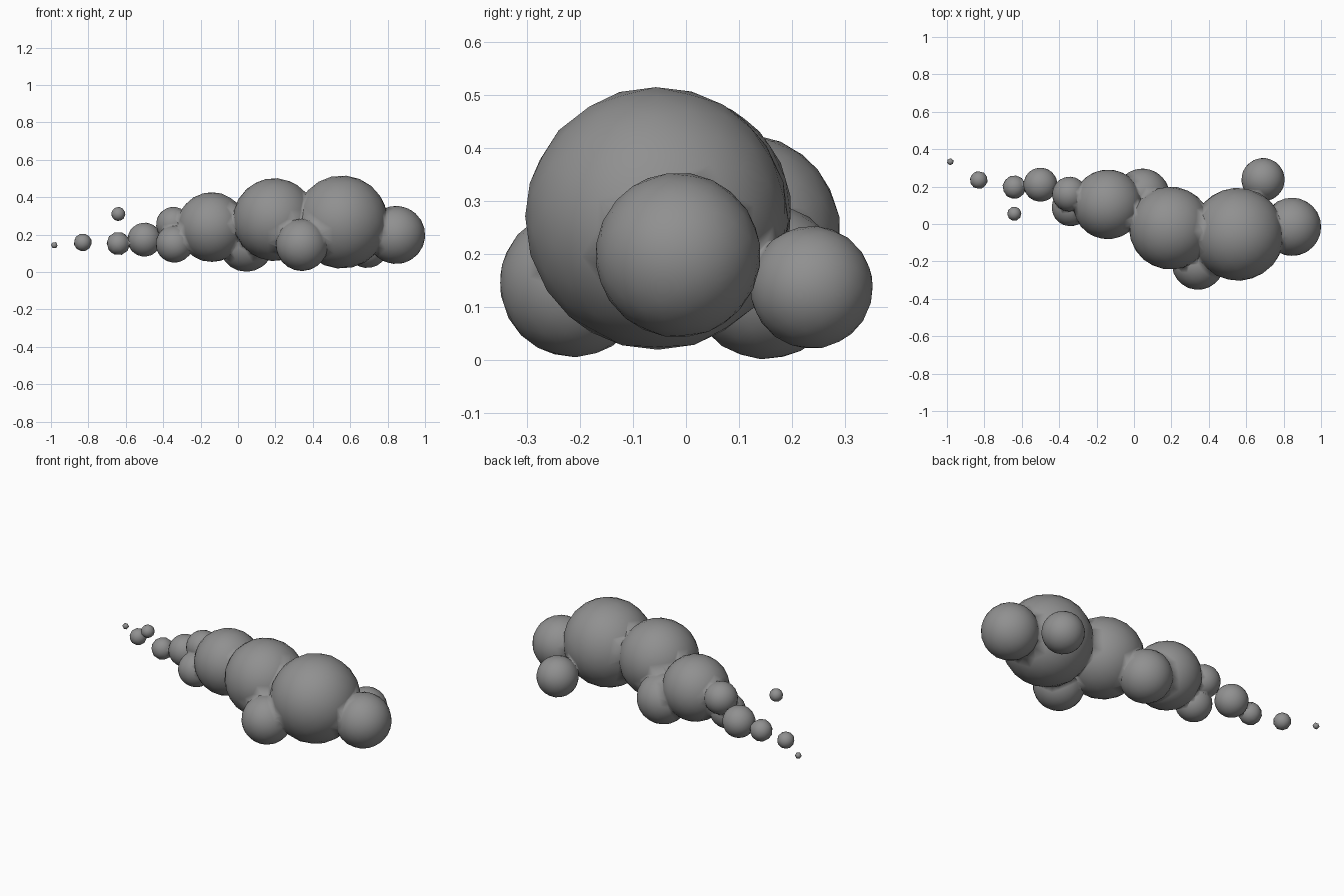
import bpy
from mathutils import Vector

cube = bpy.data.objects.get("Cube")
if cube:
    bpy.data.objects.remove(cube, do_unlink=True)

grey = bpy.data.materials.new("smoke_grey")
grey.use_nodes = True
grey.diffuse_color = (0.28, 0.28, 0.28, 1)
grey.node_tree.nodes["Principled BSDF"].inputs["Base Color"].default_value = grey.diffuse_color


def puff(name, x, y, z, r, detail=3):
    """One rounded ball of smoke."""
    bpy.ops.mesh.primitive_ico_sphere_add(subdivisions=detail, radius=r, location=(x, y, z),
                                          rotation=(x * 3, y * 5, z * 4))
    ob = bpy.context.object
    ob.name = name
    ob.data.materials.append(grey)
    bpy.ops.object.shade_smooth()
    return ob


# Merged puffs, from the head of the plume to its tail
body = [
    puff("plume", 0.555, -0.055, 0.267, 0.249),
    puff("head_puff", 0.845, -0.015, 0.198, 0.156),
    puff("back_puff", 0.69, 0.237, 0.137, 0.116),
    puff("front_puff", 0.342, -0.212, 0.145, 0.14),
    puff("middle_puff", 0.195, -0.022, 0.28, 0.222),
    puff("low_puff", 0.045, 0.15, 0.148, 0.147),
    puff("rear_puff", -0.14, 0.105, 0.24, 0.187),
    puff("tail_low_puff", -0.34, 0.088, 0.15, 0.1),
    puff("tail_high_puff", -0.345, 0.16, 0.255, 0.093),
    puff("tail_puff", -0.5, 0.21, 0.173, 0.091),
    puff("tail_end_puff", -0.64, 0.197, 0.152, 0.063, 2),
]

# Short neck joining the back puff to the largest puff
a, b = body[0].location, body[2].location
bpy.ops.mesh.primitive_cylinder_add(vertices=14, radius=0.055, depth=0.2, location=a.lerp(b, 0.68))
neck = bpy.context.object
neck.name = "back_neck"
neck.rotation_euler = Vector(b - a).to_track_quat("Z", "Y").to_euler()
neck.data.materials.append(grey)
bpy.ops.object.shade_smooth()

# Unite them into one continuous skin so the shading flows across the joins
plume = body[0]
for part in body[1:] + [neck]:
    mod = plume.modifiers.new("join", "BOOLEAN")
    mod.operation = "UNION"
    mod.solver = "EXACT"
    mod.object = part
    bpy.context.view_layer.objects.active = plume
    bpy.ops.object.modifier_apply(modifier=mod.name)
    bpy.data.objects.remove(part, do_unlink=True)

# Loose wisps trailing behind
puff("upper_wisp", -0.64, 0.055, 0.31, 0.038, 2)
puff("rear_wisp", -0.83, 0.235, 0.158, 0.048, 2)
puff("last_wisp", -0.982, 0.333, 0.143, 0.019, 1)
